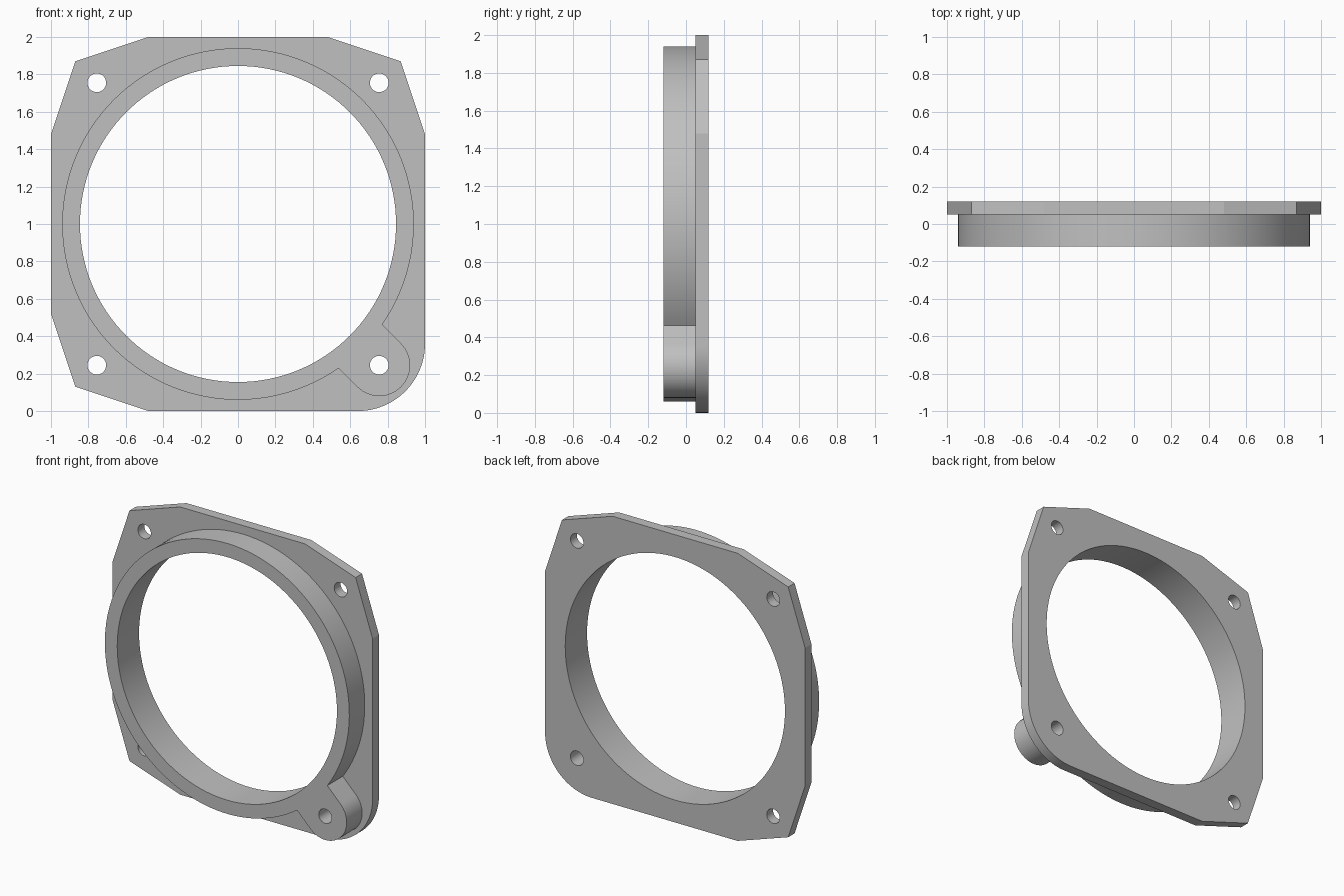
import bpy, bmesh
from math import sin, cos, radians, asin, degrees
from mathutils import Vector

cube = bpy.data.objects.get("Cube")
if cube:
    bpy.data.objects.remove(cube, do_unlink=True)

FRONT, STEP, BACK = -0.12, 0.05, 0.12      # depths along y
RING, BORE, LUG, HOLE, BOLT = 0.94, 0.845, 0.165, 0.05, 0.755


def arc(cx, cz, r, start, end, n):
    """Points along an arc, both ends included."""
    angles = [radians(start + (end - start) * i / n) for i in range(n + 1)]
    return [(cx + r * cos(a), cz + r * sin(a)) for a in angles]


def circle(cx, cz, r, n):
    return arc(cx, cz, r, 0, 360, n)[:-1]


bm = bmesh.new()


def loop(points, y):
    """Closed edge loop in the plane at depth y."""
    verts = [bm.verts.new((x, y, z + 1)) for x, z in points]
    edges = [bm.edges.new((verts[i - 1], v)) for i, v in enumerate(verts)]
    return verts, edges


def wall(a, b):
    """Quads joining two matching loops."""
    for i in range(len(a[0])):
        bm.faces.new((a[0][i - 1], a[0][i], b[0][i], b[0][i - 1]))


def cap(loops, facing):
    """Flat face bounded by an outer loop and holes."""
    edges = [e for lp in loops for e in lp[1]]
    bmesh.ops.triangle_fill(bm, use_beauty=True, use_dissolve=False,
                            edges=edges, normal=Vector((0, facing, 0)))


# Plate outline: chamfered corners, one rounded corner
corner = [(1, 0.48), (0.87, 0.87), (0.48, 1)]
plate = list(corner)
plate += [(-x, z) for x, z in reversed(corner)]
plate += [(-x, -z) for x, z in corner]
plate += arc(0.64, -0.64, 0.36, -90, 0, 24)

# Raised ring outline with the bolt lug merged into it
half = degrees(asin(LUG / RING))
collar = arc(0, 0, RING, -45 + half, 315 - half, 120)
collar += arc(BOLT, -BOLT, LUG, -135, 45, 28)

# Outer walls
plate_step, plate_back = loop(plate, STEP), loop(plate, BACK)
wall(plate_step, plate_back)
collar_front, collar_step = loop(collar, FRONT), loop(collar, STEP)
wall(collar_front, collar_step)

# Central bore
bore = circle(0, 0, BORE, 128)
bore_front, bore_back = loop(bore, FRONT), loop(bore, BACK)
wall(bore_front, bore_back)

# Bolt holes: the lug hole runs through the full depth
front_caps = [collar_front, bore_front]
step_caps = [plate_step, collar_step]
back_caps = [plate_back, bore_back]
for sx in (-1, 1):
    for sz in (-1, 1):
        in_lug = sx > 0 and sz < 0
        hole = circle(sx * BOLT, sz * BOLT, HOLE, 32)
        near, far = loop(hole, FRONT if in_lug else STEP), loop(hole, BACK)
        wall(near, far)
        (front_caps if in_lug else step_caps).append(near)
        back_caps.append(far)

# Flat faces
cap(front_caps, -1)
cap(step_caps, -1)
cap(back_caps, 1)
bmesh.ops.recalc_face_normals(bm, faces=bm.faces[:])

mesh = bpy.data.meshes.new("ring_flange")
bm.to_mesh(mesh)
bm.free()
flange = bpy.data.objects.new("ring_flange", mesh)
bpy.context.collection.objects.link(flange)

# Single grey finish
grey = bpy.data.materials.new("plain_grey")
grey.use_nodes = True
colour = (0.53, 0.53, 0.53, 1)
grey.diffuse_color = colour
grey.node_tree.nodes["Principled BSDF"].inputs["Base Color"].default_value = colour
mesh.materials.append(grey)

bpy.ops.object.select_all(action="DESELECT")
flange.select_set(True)
bpy.context.view_layer.objects.active = flange
bpy.ops.object.shade_smooth_by_angle(angle=radians(15))
